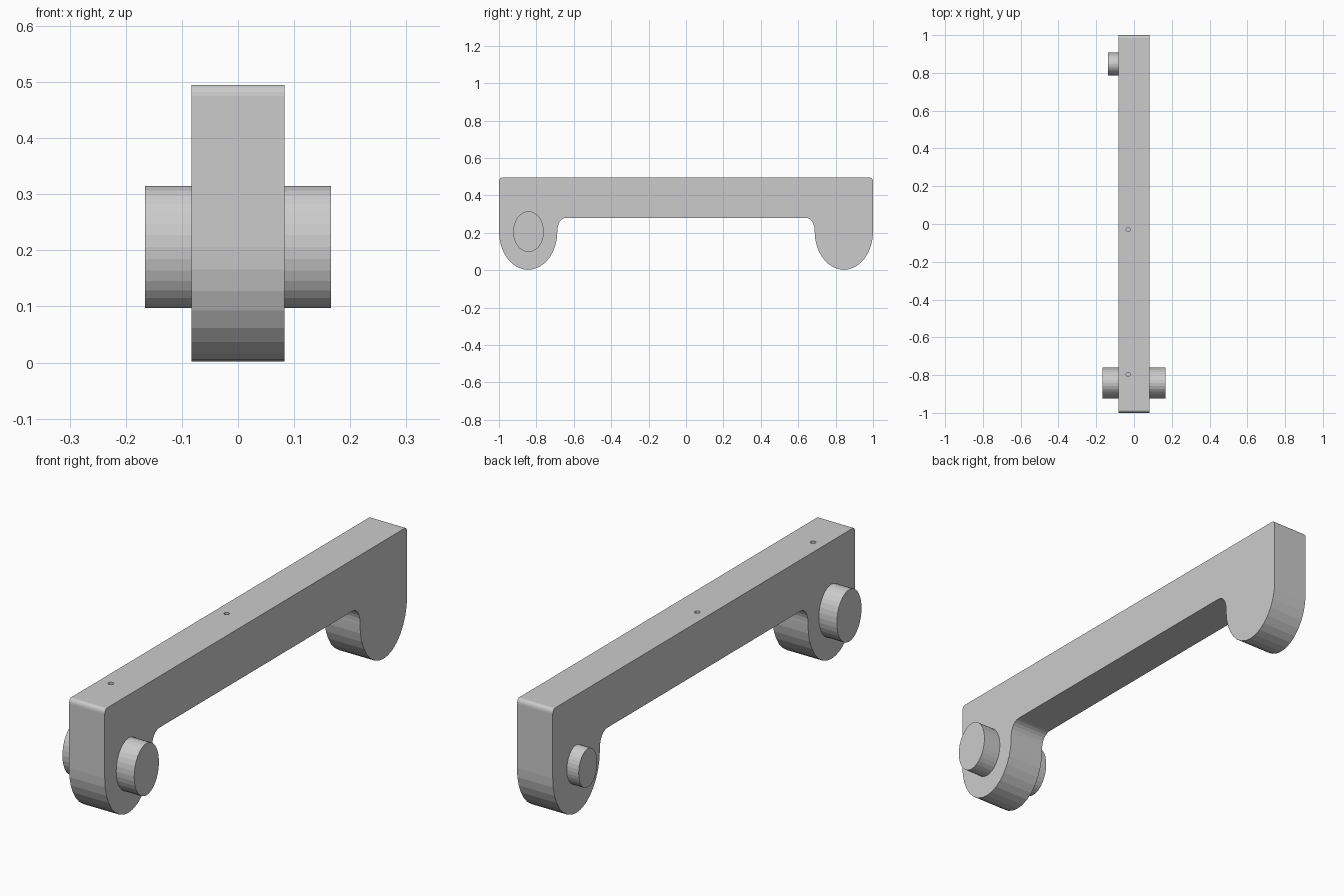
import bpy, bmesh
from math import pi, cos, sin

if "Cube" in bpy.data.objects:
    bpy.data.objects.remove(bpy.data.objects["Cube"])

HALF = 0.083      # half thickness of the bar
LEG_Y = 0.844     # leg centre distance from the middle
LEG_Z = 0.206     # height of the pin axis
TOP = 0.495


def arc(cy, cz, ry, rz, a0, a1, n):
    """Points on an elliptical arc in the YZ plane, angles in degrees."""
    angles = [(a0 + (a1 - a0) * i / n) * pi / 180 for i in range(n + 1)]
    return [(cy + ry * cos(a), cz + rz * sin(a)) for a in angles]


def extrude_x(name, profile, x0, x1):
    """Closed YZ outline extruded along x."""
    bm = bmesh.new()
    face = bm.faces.new([bm.verts.new((x0, y, z)) for y, z in profile])
    side = bmesh.ops.extrude_face_region(bm, geom=[face])["geom"]
    moved = [v for v in side if isinstance(v, bmesh.types.BMVert)]
    bmesh.ops.translate(bm, verts=moved, vec=(x1 - x0, 0, 0))
    bmesh.ops.recalc_face_normals(bm, faces=bm.faces)
    mesh = bpy.data.meshes.new(name)
    bm.to_mesh(mesh)
    bm.free()
    obj = bpy.data.objects.new(name, mesh)
    bpy.context.collection.objects.link(obj)
    return obj


def pin(name, y, ry, rz, x0, x1):
    return extrude_x(name, arc(y, LEG_Z, ry, rz, 0, 360, 32)[:-1], x0, x1)


# Bar with two rounded legs: half outline, then mirrored in y
half = arc(0.64, 0.215, 0.048, 0.065, 90, 0, 6)            # inner fillet
half += arc(LEG_Y, LEG_Z, 0.156, 0.204, 180, 360, 16)      # rounded foot
half += arc(0.985, TOP - 0.02, 0.015, 0.02, 0, 90, 4)      # top corner
bar = extrude_x("bar", half + [(-y, z) for y, z in reversed(half)], -HALF, HALF)

# Pins: a pair on the front leg, a smaller one on the left of the back leg
for side, s in (("right", 1), ("left", -1)):
    pin("front_pin_" + side, -LEG_Y + 0.002, 0.082, 0.109, s * (HALF - 0.002), s * 0.166)
pin("back_pin", 0.846, 0.061, 0.081, -HALF + 0.002, -0.138)

# Small blind holes in the top
for i, y in enumerate((-0.03, -0.796)):
    bpy.ops.mesh.primitive_cylinder_add(vertices=16, radius=0.011, depth=0.12,
                                        location=(-0.031, y, TOP))
    cutter = bpy.context.object
    cutter.name = f"hole_cutter_{i + 1}"
    cutter.hide_render = True
    cutter.hide_set(True)
    cut = bar.modifiers.new(f"hole_{i + 1}", "BOOLEAN")
    cut.operation = "DIFFERENCE"
    cut.solver = "EXACT"
    cut.object = cutter
